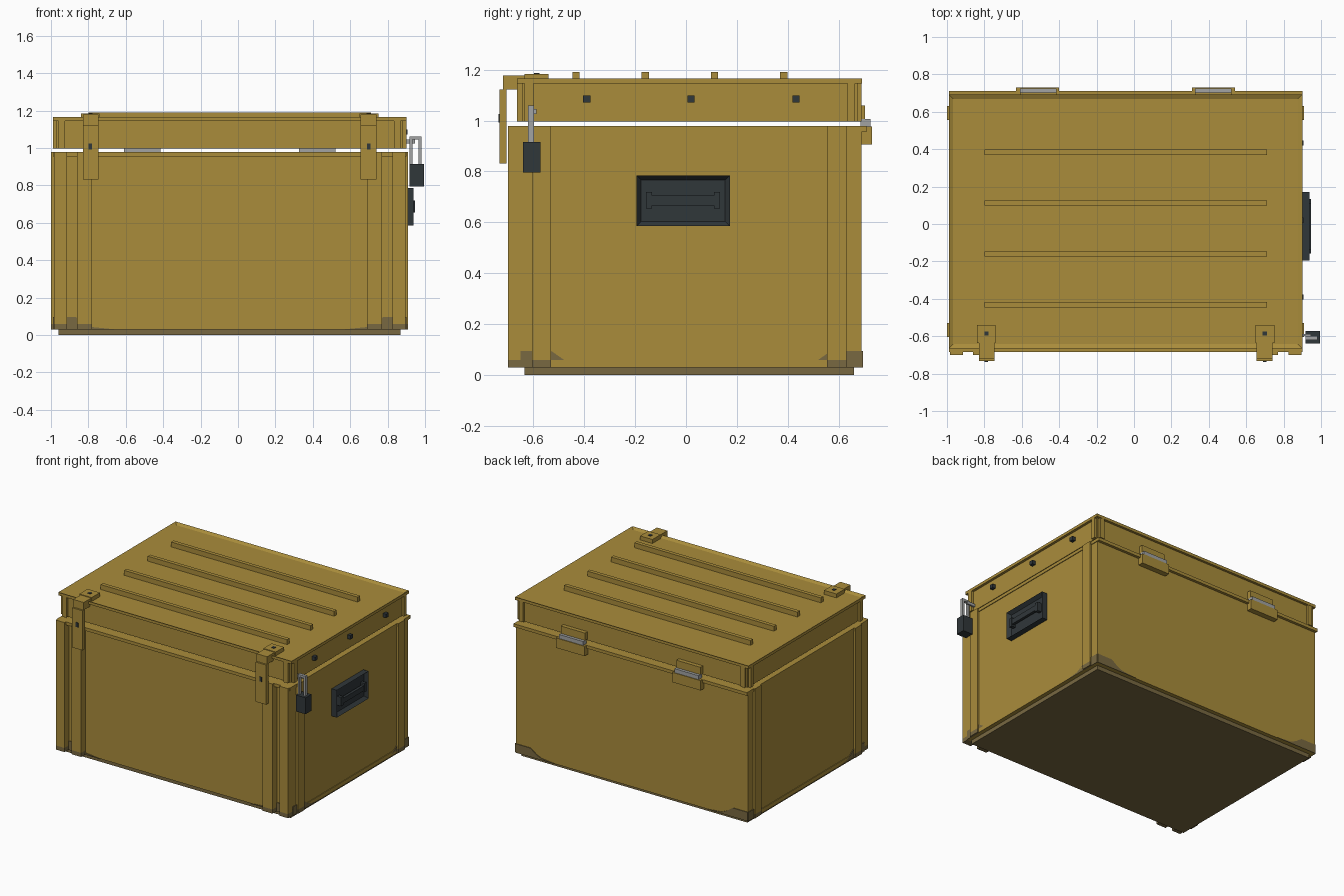
import bpy, bmesh

if "Cube" in bpy.data.objects:
    bpy.data.objects.remove(bpy.data.objects["Cube"])

CX = -0.045      # left/right symmetry plane of the case
CY = 0.0125      # front/back symmetry plane of the case


def material(name, rgb):
    m = bpy.data.materials.new(name)
    m.diffuse_color = (*rgb, 1)
    m.use_nodes = True
    m.node_tree.nodes["Principled BSDF"].inputs["Base Color"].default_value = m.diffuse_color
    return m


GOLD = material("ochre paint", (0.40, 0.265, 0.044))
BROWN = material("brown metal", (0.19, 0.14, 0.053))
DARK = material("dark metal", (0.03, 0.038, 0.042))
GREY = material("grey steel", (0.36, 0.37, 0.37))


def finish(bm, name, mat):
    bmesh.ops.recalc_face_normals(bm, faces=bm.faces)
    me = bpy.data.meshes.new(name)
    bm.to_mesh(me)
    bm.free()
    me.materials.append(mat)
    ob = bpy.data.objects.new(name, me)
    bpy.context.collection.objects.link(ob)
    return ob


def box(name, mat, x0, x1, y0, y1, z0, z1):
    bm = bmesh.new()
    vs = bmesh.ops.create_cube(bm, size=1)["verts"]
    for v in vs:
        v.co.x = x1 if v.co.x > 0 else x0
        v.co.y = y1 if v.co.y > 0 else y0
        v.co.z = z1 if v.co.z > 0 else z0
    return finish(bm, name, mat)


def pair(name, mat, x0, x1, y0, y1, z0, z1):
    """Box plus its copy on the other side of the case."""
    box(name + "_left", mat, x0, x1, y0, y1, z0, z1)
    box(name + "_right", mat, 2 * CX - x1, 2 * CX - x0, y0, y1, z0, z1)


def prism(name, mat, pts, vec):
    """Flat outline extruded along a vector."""
    bm = bmesh.new()
    f = bm.faces.new([bm.verts.new(p) for p in pts])
    new = bmesh.ops.extrude_face_region(bm, geom=[f])["geom"]
    bmesh.ops.translate(bm, vec=vec, verts=[g for g in new if isinstance(g, bmesh.types.BMVert)])
    return finish(bm, name, mat)


def inset_top(ob, width, depth, axis=2):
    """Sink a panel into the face pointing along the given axis."""
    bm = bmesh.new()
    bm.from_mesh(ob.data)
    face = max(bm.faces, key=lambda f: f.normal[axis])
    bmesh.ops.inset_region(bm, faces=[face], thickness=width)
    for v in face.verts:
        v.co[axis] -= depth
    bm.to_mesh(ob.data)
    bm.free()


# Body, lip and base
box("body", GOLD, -0.985, 0.895, -0.65, 0.69, 0.03, 0.957)
box("body_lip", GOLD, -0.99, 0.90, -0.685, 0.71, 0.955, 0.978)
box("base", BROWN, -0.96, 0.87, -0.635, 0.66, 0, 0.03)
pair("side_bottom_trim", GOLD, -0.99, -0.98, -0.53, 0.555, 0.03, 0.06)

# Protective strips with brown feet
for z0, z1, mat, part in ((0.06, 0.978, GOLD, "strip"), (0.03, 0.06, BROWN, "strip_foot")):
    pair("front_corner_" + part, mat, -0.985, -0.915, -0.70, -0.65, z0, z1)
    pair("front_inner_" + part, mat, -0.86, -0.78, -0.70, -0.65, z0, z1)
    pair("side_front_" + part, mat, -1.0, -0.985, -0.605, -0.53, z0, z1)
    pair("side_rear_" + part, mat, -1.0, -0.985, 0.555, 0.63, z0, z1)

# Brown corner plates, thin outlines laid on the walls
PLATE = [(0, 0.03), (0, 0.095), (0.12, 0.095), (0.17, 0.06), (0.21, 0.042), (0.33, 0.03)]
T = 0.005
for s, side in ((1, "left"), (-1, "right")):
    xe = CX - s * 0.94
    for d, end, ye in ((1, "front", -0.65), (-1, "rear", 0.69)):
        prism(f"{end}_corner_plate_{side}", BROWN,
              [(xe + s * a, ye, z) for a, z in PLATE], (0, -d * T, 0))
        prism(f"side_corner_plate_{end}_{side}", BROWN,
              [(xe, ye + d * a, z) for a, z in PLATE], (-s * T, 0, 0))

# Lid with overhanging rim, sunk panel and corner strips
box("lid_wall", GOLD, -0.972, 0.882, -0.645, 0.675, 0.997, 1.146)
rim = box("lid_rim", GOLD, -0.99, 0.90, -0.665, 0.692, 1.145, 1.166)
inset_top(rim, 0.033, 0.012)
for y0, y1, end in ((-0.635, -0.60, "front"), (0.635, 0.665, "rear")):
    pair("lid_side_strip_" + end, GOLD, -0.99, -0.972, y0, y1, 0.997, 1.146)
pair("lid_front_strip", GOLD, -0.96, -0.925, -0.665, -0.645, 0.997, 1.146)
pair("lid_back_strip", GOLD, -0.96, -0.925, 0.675, 0.69, 0.997, 1.146)
for i in range(4):
    y = -0.432 + i * 0.272
    box(f"lid_rib_{i + 1}", GOLD, -0.80, 0.71, y - 0.014, y + 0.014, 1.15, 1.19)

# Square bolts on both lid sides
for i, y in enumerate((-0.39, 0.02, 0.433)):
    box(f"lid_bolt_{i + 1}", DARK, 0.88, 0.907, y - 0.014, y + 0.014, 1.071, 1.099)

# Front latches: top plate, bent shoulder and hanging strap
pair("latch_top_plate", GOLD, -0.84, -0.74, -0.635, -0.54, 1.15, 1.183)
pair("latch_shoulder", GOLD, -0.83, -0.745, -0.72, -0.63, 1.122, 1.178)
pair("latch_strap", GOLD, -0.83, -0.745, -0.733, -0.705, 0.832, 1.122)
pair("latch_top_bolt", DARK, -0.80, -0.778, -0.597, -0.575, 1.18, 1.187)
pair("latch_front_bolt", DARK, -0.798, -0.78, -0.737, -0.73, 0.992, 1.025)

# Back hinges
pair("hinge_lower_plate", GOLD, -0.63, -0.40, 0.69, 0.73, 0.905, 0.977)
pair("hinge_knuckle", GREY, -0.61, -0.415, 0.685, 0.725, 0.976, 1.006)
pair("hinge_upper_plate", GOLD, -0.61, -0.415, 0.67, 0.704, 1.004, 1.06)

# Recessed carrying handle on the right side
plate = box("handle_plate", DARK, 0.89, 0.938, -0.195, 0.172, 0.585, 0.785)
inset_top(plate, 0.027, 0.025, axis=0)
box("handle_bar", DARK, 0.925, 0.945, -0.14, 0.117, 0.667, 0.705)
for y, end in ((-0.145, "front"), (0.122, "rear")):
    box("handle_mount_" + end, DARK, 0.91, 0.946, y - 0.012, y + 0.012, 0.655, 0.72)

# Padlock hanging on a staple
box("padlock_body", DARK, 0.917, 0.995, -0.64, -0.572, 0.795, 0.915)
for x, side in ((0.918, "inner"), (0.964, "outer")):
    box("shackle_leg_" + side, GREY, x, x + 0.016, -0.62, -0.598, 0.91, 1.05)
box("shackle_top", GREY, 0.918, 0.98, -0.62, -0.598, 1.045, 1.06)
box("padlock_staple", GREY, 0.88, 0.945, -0.60, -0.587, 1.025, 1.045)
